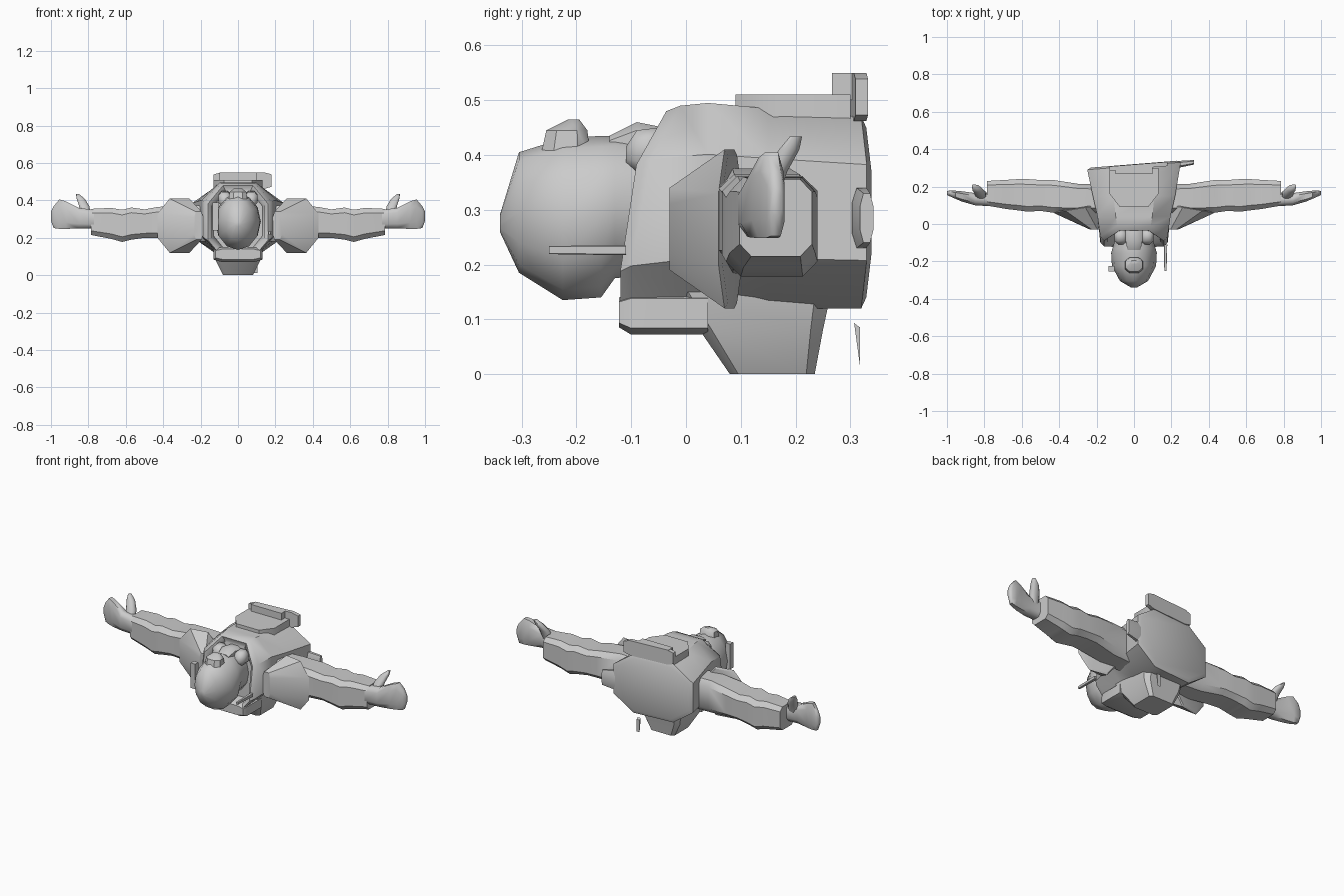
import bpy, bmesh, math

grey = bpy.data.materials.new("plain grey")
grey.diffuse_color = (0.6, 0.6, 0.6, 1)


def loft(name, rings, mirror=False, angle=40):
    """Skin a list of equal-sized point rings and cap both ends."""
    bm = bmesh.new()
    vs = [[bm.verts.new(p) for p in r] for r in rings]
    n = len(vs[0])
    for a, b in zip(vs, vs[1:]):
        for i in range(n):
            j = (i + 1) % n
            bm.faces.new((a[i], a[j], b[j], b[i]))
    bm.faces.new(vs[0][::-1])
    bm.faces.new(vs[-1])
    bmesh.ops.recalc_face_normals(bm, faces=bm.faces)
    me = bpy.data.meshes.new(name)
    bm.to_mesh(me)
    bm.free()
    ob = bpy.data.objects.new(name, me)
    bpy.context.collection.objects.link(ob)
    me.materials.append(grey)
    bpy.ops.object.select_all(action='DESELECT')
    ob.select_set(True)
    bpy.context.view_layer.objects.active = ob
    bpy.ops.object.shade_smooth_by_angle(angle=math.radians(angle))
    if mirror:
        ob.modifiers.new("Mirror", 'MIRROR')
    return ob


def octagon(a0, a1, b0, b1, k=0.5):
    """Chamfered rectangle; k is the share of each side left straight."""
    ca, cb, ha, hb = (a0 + a1) / 2, (b0 + b1) / 2, (a1 - a0) / 2, (b1 - b0) / 2
    s = [(k, 1), (1, k), (1, -k), (k, -1), (-k, -1), (-1, -k), (-1, k), (-k, 1)]
    return [(ca + u * ha, cb + v * hb) for u, v in s]


def y_ring(y, x0, x1, z0, z1, k=0.5, fy=None):
    return [(x, y + (fy(x, z) if fy else 0), z) for x, z in octagon(x0, x1, z0, z1, k)]


def x_ring(x, y0, y1, z0, z1, k=0.5):
    return [(x, y, z) for y, z in octagon(y0, y1, z0, z1, k)]


def z_ring(z, x0, x1, y0, y1, k=0.5):
    return [(x, y, z) for x, y in octagon(x0, x1, y0, y1, k)]


def box(name, x0, x1, y0, y1, z0, z1, mirror=False):
    return loft(name, [[(x0, y0, z), (x1, y0, z), (x1, y1, z), (x0, y1, z)]
                       for z in (z0, z1)], mirror)


# torso with a hollow neck opening whose rim slopes back toward the chest
rim = lambda x, z: max(0, z - 0.33) * 0.56
tilt = lambda x, z: 0.08 * x
loft("torso", [
    y_ring(-0.03, -0.13, 0.13, 0.13, 0.45),
    y_ring(-0.10, -0.14, 0.14, 0.11, 0.46, 0.5, rim),
    y_ring(-0.12, -0.16, 0.16, 0.09, 0.48, 0.5, rim),
    y_ring(-0.10, -0.18, 0.18, 0.10, 0.49, 0.5, rim),
    y_ring(0.04, -0.195, 0.195, 0.12, 0.495, 0.5),
    y_ring(0.15, -0.22, 0.22, 0.12, 0.485, 0.5),
    y_ring(0.31, -0.25, 0.25, 0.12, 0.47, 0.5, tilt),
    y_ring(0.32, -0.23, 0.23, 0.14, 0.45, 0.5, tilt)])

# rounded roll below the neck opening
loft("collar_roll", [y_ring(-0.122, -0.12, 0.12, 0.085, 0.14, 0.7),
                     y_ring(-0.10, -0.13, 0.13, 0.072, 0.15, 0.7),
                     y_ring(0.04, -0.13, 0.13, 0.072, 0.15, 0.7)])


# head, longest along y with the face upward
def head_ring(y, hx, z0, z1, n=12):
    return [(hx * math.cos(2 * math.pi * i / n), y,
             (z0 + z1) / 2 + (z1 - z0) / 2 * math.sin(2 * math.pi * i / n)) for i in range(n)]


loft("head", [head_ring(-0.34, 0.015, 0.26, 0.29), head_ring(-0.305, 0.075, 0.185, 0.405),
              head_ring(-0.225, 0.118, 0.135, 0.43), head_ring(-0.155, 0.122, 0.14, 0.435),
              head_ring(-0.13, 0.115, 0.175, 0.435), head_ring(-0.08, 0.10, 0.18, 0.43),
              head_ring(-0.02, 0.09, 0.18, 0.42)], angle=60)

# face details
loft("mouth_piece", [z_ring(0.40, -0.05, 0.05, -0.265, -0.175),
                     z_ring(0.445, -0.045, 0.045, -0.255, -0.18),
                     z_ring(0.465, -0.02, 0.02, -0.215, -0.195)])
loft("face_bridge", [y_ring(-0.14, -0.035, 0.035, 0.40, 0.435),
                     y_ring(-0.09, -0.045, 0.045, 0.40, 0.46),
                     y_ring(-0.03, -0.045, 0.045, 0.39, 0.448)])
loft("eye_piece", [y_ring(-0.11, 0.055, 0.085, 0.385, 0.415), y_ring(-0.09, 0.037, 0.105, 0.37, 0.445),
                   y_ring(-0.05, 0.037, 0.105, 0.37, 0.45), y_ring(-0.03, 0.05, 0.09, 0.38, 0.43)],
     True, 60)
box("ear_piece", -0.135, -0.105, -0.255, -0.225, 0.24, 0.39)
loft("antenna", [y_ring(-0.25, 0.162, 0.174, 0.219, 0.234, 0.8),
                 y_ring(-0.11, 0.16, 0.178, 0.217, 0.235, 0.8)])

# arms, cuffs and hands
loft("arm", [x_ring(*r, 0.68) for r in [
    (0.16, 0.06, 0.21, 0.18, 0.37), (0.30, 0.06, 0.215, 0.185, 0.375),
    (0.43, 0.06, 0.235, 0.20, 0.365), (0.50, 0.07, 0.235, 0.20, 0.352),
    (0.57, 0.066, 0.24, 0.19, 0.362), (0.62, 0.073, 0.24, 0.178, 0.35),
    (0.68, 0.08, 0.236, 0.195, 0.36), (0.785, 0.098, 0.23, 0.215, 0.355)]], True)
loft("hand", [x_ring(*r, 0.55) for r in [
    (0.77, 0.095, 0.17, 0.25, 0.35), (0.85, 0.10, 0.165, 0.25, 0.36),
    (0.92, 0.12, 0.175, 0.248, 0.395), (0.955, 0.135, 0.178, 0.248, 0.405),
    (0.985, 0.148, 0.18, 0.252, 0.37), (1.0, 0.155, 0.175, 0.29, 0.34)]], True, 60)
loft("thumb", [z_ring(0.31, 0.785, 0.84, 0.11, 0.165), z_ring(0.37, 0.795, 0.85, 0.145, 0.185),
               z_ring(0.41, 0.82, 0.863, 0.17, 0.207), z_ring(0.434, 0.85, 0.866, 0.19, 0.212)],
     True, 60)

# flared shoulder guards
flare = lambda x, z: -0.17 * (x - 0.22)
loft("shoulder_guard", [y_ring(-0.03, 0.185, 0.235, 0.19, 0.34, 0.6),
                        y_ring(0.095, 0.195, 0.43, 0.12, 0.41, 0.45, flare),
                        y_ring(0.10, 0.20, 0.42, 0.13, 0.40, 0.45, flare)], True, 25)

# back pack under the torso
loft("back_pack", [z_ring(0.0, -0.08, 0.08, 0.08, 0.235, 0.8),
                   z_ring(0.08, -0.12, 0.12, 0.025, 0.25, 0.8),
                   z_ring(0.15, -0.13, 0.13, -0.025, 0.265, 0.8)])

# chest plate and belt buckle
plate = [(-0.13, 0.30), (-0.13, 0.16), (-0.075, 0.09), (0.075, 0.09), (0.13, 0.16), (0.13, 0.30)]
loft("chest_plate", [[(x, y, z) for x, y in plate] for z in (0.46, 0.51)])
box("buckle_ledge", -0.10, 0.10, 0.267, 0.31, 0.50, 0.55)
loft("belt_buckle", [y_ring(y, -0.13, 0.18, 0.462, 0.55, 0.75, tilt) for y in (0.295, 0.318)])

# side pouch and small loose strap tip
loft("side_pouch", [x_ring(0.22, 0.302, 0.334, 0.235, 0.335), x_ring(0.25, 0.303, 0.338, 0.23, 0.34),
                    x_ring(0.32, 0.318, 0.342, 0.24, 0.33)])
loft("strap_tip", [[(x, 0.307, 0.093), (x, 0.318, 0.012), (x, 0.318, 0.085)] for x in (0.085, 0.105)])
